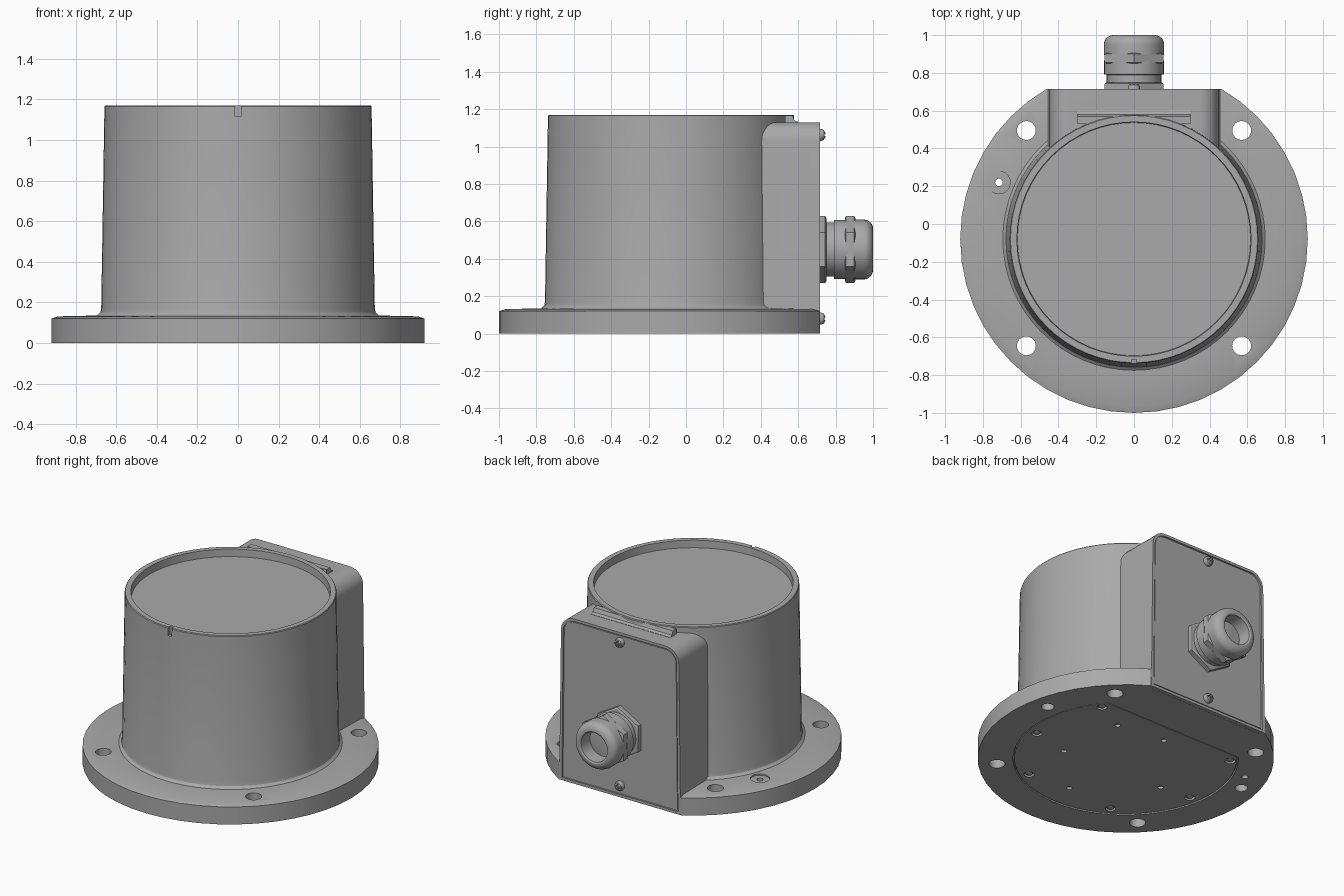
import bpy, bmesh, math
from mathutils import Matrix, Vector

if "Cube" in bpy.data.objects:
    bpy.data.objects.remove(bpy.data.objects["Cube"])

grey = bpy.data.materials.new("cast grey")
grey.use_nodes = True
colour = (0.4, 0.4, 0.4, 1)
grey.diffuse_color = colour
grey.node_tree.nodes["Principled BSDF"].inputs["Base Color"].default_value = colour

CY = -0.08          # axis of the round housing
TO_BACK = Matrix.Rotation(-math.pi / 2, 4, "X")   # turns +z into +y


def finish(name, bm):
    bmesh.ops.recalc_face_normals(bm, faces=bm.faces)
    mesh = bpy.data.meshes.new(name)
    bm.to_mesh(mesh)
    bm.free()
    mesh.materials.append(grey)
    ob = bpy.data.objects.new(name, mesh)
    bpy.context.collection.objects.link(ob)
    return ob


def lathe(name, profile, segs, centre, turn=Matrix.Identity(4), phase=0.0):
    """Revolve (radius, height) points; end points are capped."""
    bm = bmesh.new()
    rings = []
    for r, h in profile:
        ring = []
        for i in range(segs):
            a = math.tau * i / segs + phase
            p = turn @ Vector((r * math.cos(a), r * math.sin(a), h))
            ring.append(bm.verts.new(p + Vector(centre)))
        rings.append(ring)
    for low, high in zip(rings, rings[1:]):
        for i in range(segs):
            j = (i + 1) % segs
            bm.faces.new((low[i], low[j], high[j], high[i]))
    bm.faces.new(rings[0])
    bm.faces.new(rings[-1])
    return finish(name, bm)


def prism(name, outline, start, depth):
    """Extrude a closed outline of 3D points."""
    bm = bmesh.new()
    face = bm.faces.new([bm.verts.new(Vector(p) + Vector(start)) for p in outline])
    out = bmesh.ops.extrude_face_region(bm, geom=[face])
    moved = [v for v in out["geom"] if isinstance(v, bmesh.types.BMVert)]
    bmesh.ops.translate(bm, verts=moved, vec=depth)
    return finish(name, bm)


def block(lo, hi):
    outline = [(lo[0], lo[1], lo[2]), (hi[0], lo[1], lo[2]),
               (hi[0], hi[1], lo[2]), (lo[0], hi[1], lo[2])]
    return prism("cutter", outline, (0, 0, 0), (0, 0, hi[2] - lo[2]))


def drill(x, y, r, z0, z1):
    return lathe("cutter", [(r, z0), (r, z1)], 24, (x, y, 0))


def cut(ob, cutter):
    mod = ob.modifiers.new("cut", "BOOLEAN")
    mod.operation = "DIFFERENCE"
    mod.solver = "EXACT"
    mod.object = cutter
    bpy.context.view_layer.objects.active = ob
    bpy.ops.object.modifier_apply(modifier=mod.name)
    bpy.data.objects.remove(cutter)


def arch(half_low, half_top, low, top, radius):
    """Upright panel outline in xz with rounded upper corners."""
    pts = [(-half_low, 0, low), (half_low, 0, low)]
    for side in (1, -1):
        for i in range(9):
            a = math.pi / 2 * (i if side > 0 else 8 - i) / 8
            pts.append((side * (half_top - radius + radius * math.cos(a)), 0,
                        top - radius + radius * math.sin(a)))
    return pts


def d_shape(radius, chord):
    """Circle outline flattened at the back."""
    a0 = math.asin(chord / radius)
    sweep = math.pi + 2 * a0
    return [(radius * math.cos(a0 - sweep * i / 56),
             radius * math.sin(a0 - sweep * i / 56), 0) for i in range(57)]


# Round mounting flange, flattened at the back
flange = lathe("mounting_flange", [(0.92, 0), (0.92, 0.12), (0.885, 0.131), (0.7, 0.135)],
               48, (0, CY, 0))
cut(flange, block((-1, 0.714, -1), (1, 2, 1)))
cut(flange, block((-0.44, 0.69, -1), (0.44, 2, 1)))
for x in (-0.57, 0.57):
    for y in (0.495, -0.645):
        cut(flange, drill(x, y, 0.05, -1, 1))
for x in (-0.785, 0.785):
    cut(flange, drill(x, 0.1, 0.04, -1, 0.06))
cut(flange, drill(-0.715, 0.22, 0.06, 0.125, 1))
cut(flange, drill(-0.715, 0.22, 0.02, -1, 1))
cut(flange, prism("cutter", d_shape(0.7, 0.46), (0, CY, -0.1), (0, 0, 0.12)))

# Bottom cover with its screw holes
cover = prism("bottom_cover", d_shape(0.692, 0.452), (0, CY, 0.003), (0, 0, 0.04))
for side in (-1, 1):
    for x, y in ((0.52, 0.39), (0.62, -0.12), (0.33, -0.54)):
        cut(cover, drill(side * x, y + CY, 0.032, -1, 0.02))
        lathe("cover_screw", [(0.022, 0.03), (0.022, 0.008), (0.016, 0.005)],
              16, (side * x, y + CY, 0))
for x, y in ((0.3, 0.28), (-0.04, 0.32), (0.35, -0.18), (0.03, -0.51), (-0.4, -0.14)):
    cut(cover, drill(x, y + CY, 0.018, -1, 0.02))

# Tapered housing with a recessed top and front index notch
housing = lathe("housing", [(0.71, 0.125), (0.69, 0.138), (0.678, 0.15), (0.674, 0.17),
                            (0.658, 1.165), (0.654, 1.17), (0.62, 1.17), (0.617, 1.12)],
                64, (0, CY, 0))
cut(housing, block((-0.014, -1, 1.115), (0.014, CY - 0.638, 1.3)))

# Rear terminal box fitted against the housing
box = prism("terminal_box", arch(0.46, 0.447, 0.001, 1.13, 0.1), (0, 0.3, 0), (0, 0.416, 0))
cut(box, lathe("cutter", [(0.64, 0.06), (0.64, 2)], 64, (0, CY, 0)))
cut(box, block((-1, -1, -1), (1, 0.6, 0.06)))
cut(box, prism("cutter", arch(0.44, 0.43, 0.02, 1.112, 0.085), (0, 0.704, 0), (0, 0.2, 0)))
collar = prism("box_top_fillet", [(0, 0.53, 1.12), (0, 0.6, 1.12), (0, 0.6, 1.132),
                                  (0, 0.58, 1.14), (0, 0.57, 1.165), (0, 0.53, 1.165)],
               (-0.3, 0, 0), (0.6, 0, 0))
cut(collar, lathe("cutter", [(0.64, 1), (0.64, 2)], 64, (0, CY, 0)))

# Rear panel and its two cross-slot screws
prism("rear_panel", arch(0.432, 0.422, 0.028, 1.104, 0.078), (0, 0.7, 0), (0, 0.01, 0))
for z in (0.08, 1.062):
    screw = lathe("panel_screw", [(0.032, 0), (0.032, 0.018), (0.026, 0.032), (0.012, 0.04)],
                  20, (0, 0.705, z), TO_BACK)
    for w, h in ((0.006, 0.02), (0.02, 0.006)):
        cut(screw, block((-w, 0.728, z - h), (w, 0.8, z + h)))

# Cable gland: two hexagons, neck and hollow rounded cap
gland = (0, 0.705, 0.45)
for name, y0, y1 in (("gland_base_hex", 0.0, 0.045), ("gland_nut_hex", 0.145, 0.2)):
    lathe(name, [(0.168, y0), (0.18, y0 + 0.006), (0.18, y1 - 0.006), (0.168, y1)],
          6, gland, TO_BACK, math.pi / 2)
lathe("gland_neck", [(0.145, 0.03), (0.145, 0.085), (0.158, 0.087), (0.158, 0.16)],
      40, gland, TO_BACK)
dome = [(0.11 + 0.05 * math.cos(a), 0.245 + 0.05 * math.sin(a))
        for a in (math.pi / 2 * i / 8 for i in range(9))]
cap = lathe("gland_cap", [(0.16, 0.19)] + dome + [(0.1, 0.29), (0.095, 0.2)],
            40, gland, TO_BACK)

# Smooth the curved walls and keep real edges crisp
bpy.ops.object.select_all(action="DESELECT")
for ob in bpy.context.collection.objects:
    if ob.type == "MESH" and grey.name in ob.data.materials:
        ob.select_set(True)
        bpy.context.view_layer.objects.active = ob
bpy.ops.object.shade_smooth_by_angle(angle=math.radians(30))
